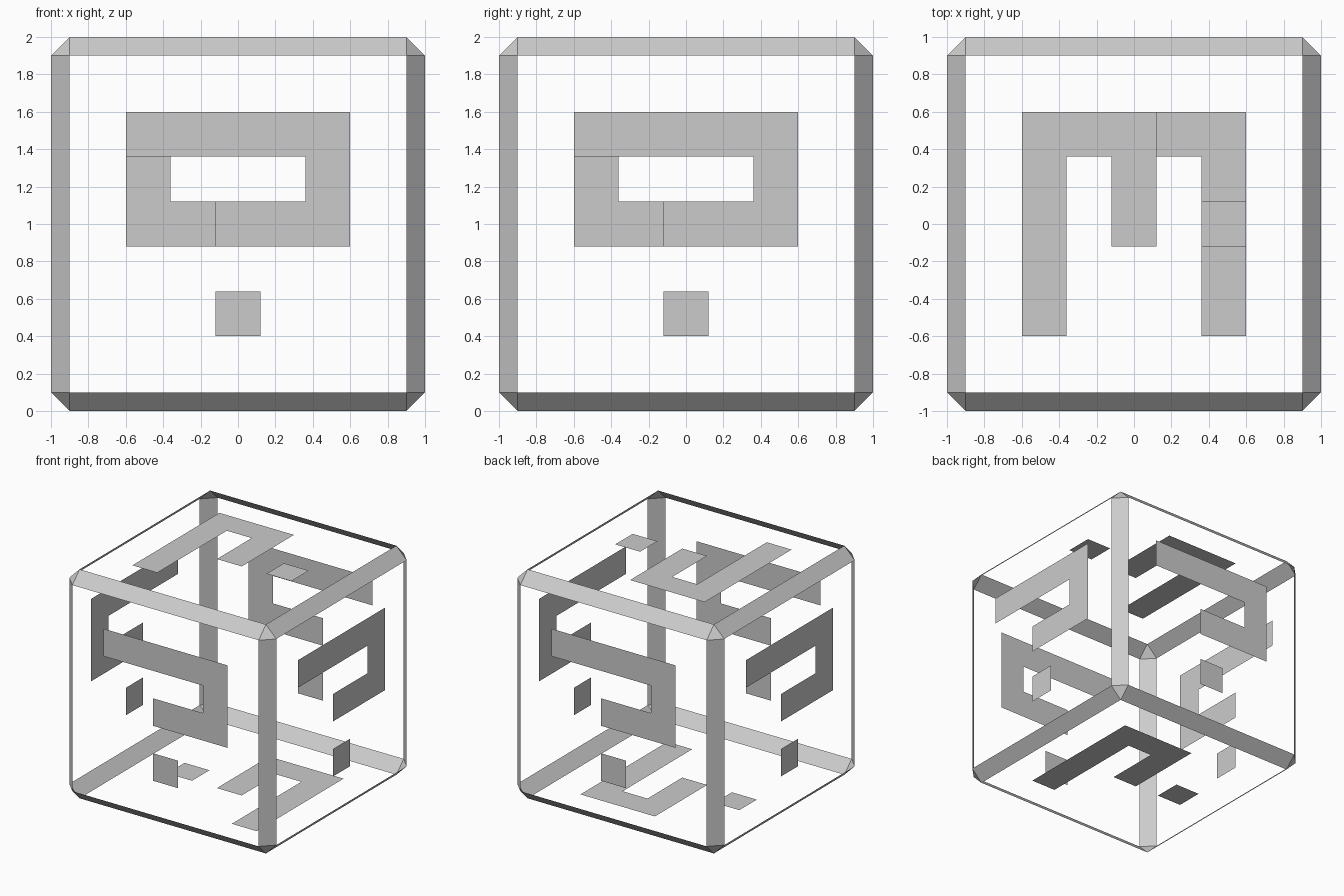
import bpy, bmesh
from mathutils import Vector

if "Cube" in bpy.data.objects:
    bpy.data.objects.remove(bpy.data.objects["Cube"])

CENTRE = Vector((0, 0, 1))


def add_object(name, bm):
    mesh = bpy.data.meshes.new(name)
    bm.to_mesh(mesh)
    bm.free()
    obj = bpy.data.objects.new(name, mesh)
    bpy.context.collection.objects.link(obj)
    return obj


# Open cube frame: chamfered cube with its six large faces removed
bm = bmesh.new()
bmesh.ops.create_cube(bm, size=2)
bmesh.ops.bevel(bm, geom=bm.edges[:], offset=0.1, offset_type='OFFSET',
                segments=1, profile=0.5, affect='EDGES')
bm.normal_update()
panels = [f for f in bm.faces if f.calc_area() > 1]
bmesh.ops.delete(bm, geom=panels, context='FACES')
bmesh.ops.translate(bm, verts=bm.verts[:], vec=CENTRE)
add_object("cube_frame", bm)

# Flat outlines (right, up) of the hook and dot shown on every side
HOOK = [(-0.6, 0.36), (0.36, 0.36), (0.36, 0.12), (-0.12, 0.12),
        (-0.12, -0.12), (0.6, -0.12), (0.6, 0.6), (-0.6, 0.6)]
DOT = [(-0.12, -0.6), (0.12, -0.6), (0.12, -0.36), (-0.12, -0.36)]

# Right and up direction of each side; their cross product points outward
SIDES = {
    "front": ((1, 0, 0), (0, 0, 1)),
    "back": ((-1, 0, 0), (0, 0, 1)),
    "right": ((0, 1, 0), (0, 0, 1)),
    "left": ((0, -1, 0), (0, 0, 1)),
    "top": ((0, 1, 0), (-1, 0, 0)),
    "bottom": ((0, 1, 0), (1, 0, 0)),
}

for side, (right, up) in SIDES.items():
    u, v = Vector(right), Vector(up)
    for part, outline in (("hook", HOOK), ("dot", DOT)):
        bm = bmesh.new()
        bm.faces.new([bm.verts.new(CENTRE + u.cross(v) + u * a + v * b)
                      for a, b in outline])
        add_object(f"{side}_{part}", bm)
